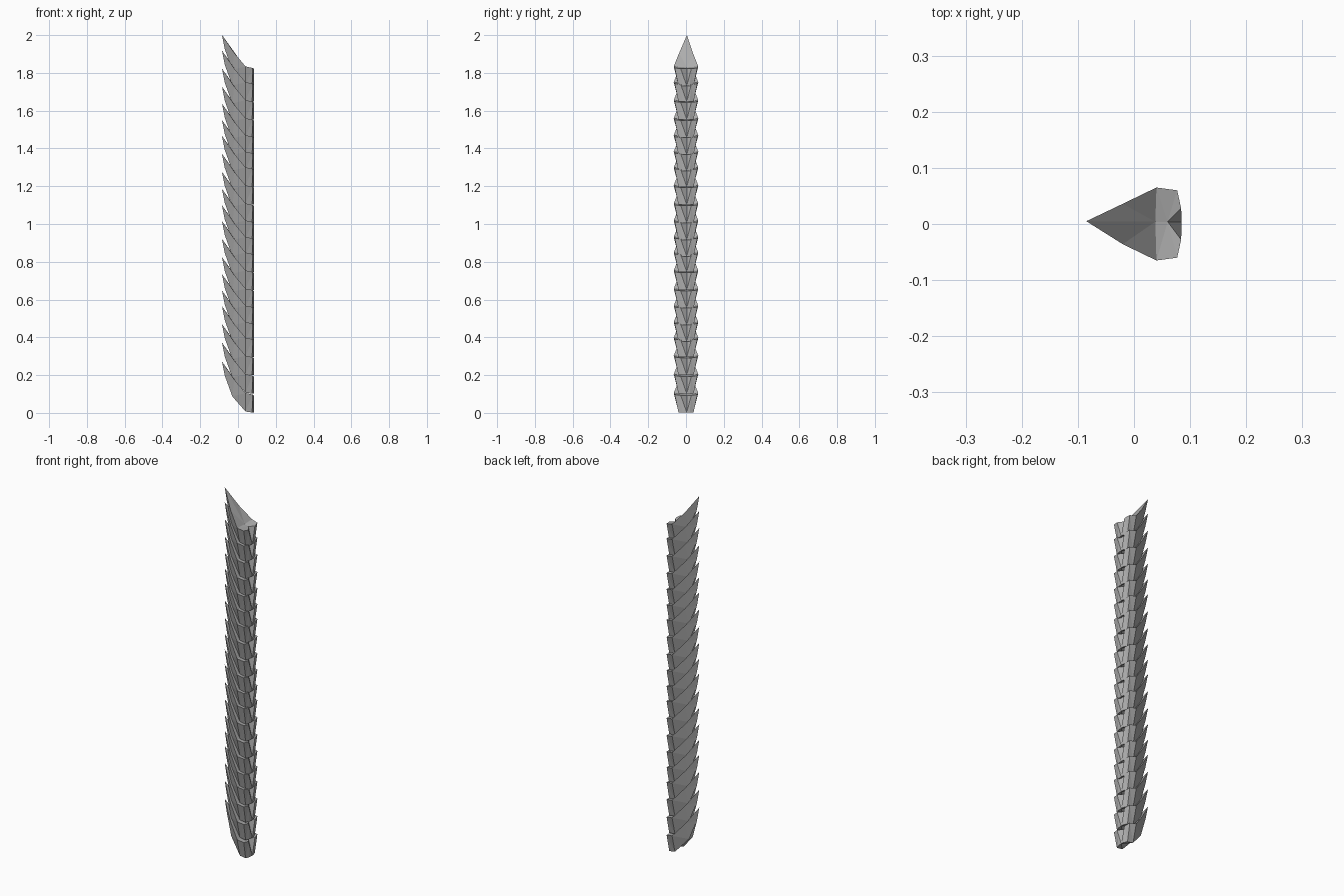
import bpy, bmesh

if "Cube" in bpy.data.objects:
    bpy.data.objects.remove(bpy.data.objects["Cube"])

grey = bpy.data.materials.new("scale grey")
grey.use_nodes = True
COLOUR = (0.42, 0.42, 0.42, 1)
grey.diffuse_color = COLOUR
grey.node_tree.nodes["Principled BSDF"].inputs["Base Color"].default_value = COLOUR

# One side of the upper rim and of the lower rim, from the tip to the spine
RIM = [(-0.02, 0.036, 0.08), (0.04, 0.065, 0.008), (0.077, 0.06, 0), (0.084, 0.028, -0.004)]
FOOT = [(-0.03, 0.016, -0.01), (0.04, 0.04, -0.09), (0.075, 0.04, -0.095), (0.083, 0.02, -0.095)]


def build_scale_mesh():
    """A pointed, hollow-notched scale that leans up towards its tip."""
    bm = bmesh.new()
    vert = bm.verts.new
    tip = vert((-0.085, 0.005, 0.175))
    keel = vert((-0.07, 0.003, 0.1))
    heart = vert((0.038, 0.004, 0.003))
    notch = vert((0.06, 0.004, -0.004))
    spine = vert((0.085, 0.004, -0.095))
    for side in (-1, 1):
        rim = [vert((x, side * y, z)) for x, y, z in RIM]
        foot = [vert((x, side * y, z)) for x, y, z in FOOT]
        faces = [
            # top surface
            (tip, rim[0], heart), (rim[0], rim[1], heart),
            (heart, rim[1], rim[2], notch), (notch, rim[2], rim[3]),
            # sloping notch at the spine
            (notch, rim[3], spine), (rim[3], foot[3], spine),
            # pointed underside
            (tip, keel, rim[0]), (keel, foot[0], rim[0]),
        ]
        # outer walls
        faces += [(rim[i], foot[i], foot[i + 1], rim[i + 1]) for i in range(3)]
        # base
        faces.append((foot[1], foot[2], foot[3], spine))
        faces.append((keel, foot[0], foot[1], spine))
        for f in faces:
            bm.faces.new(f)
    bmesh.ops.triangulate(bm, faces=[f for f in bm.faces if len(f.verts) > 3])
    bmesh.ops.recalc_face_normals(bm, faces=bm.faces)
    mesh = bpy.data.meshes.new("scale")
    bm.to_mesh(mesh)
    bm.free()
    mesh.materials.append(grey)
    return mesh


# Stack of overlapping scales, spaced in a repeating group of five
scale_mesh = build_scale_mesh()
GROUP = [0.295, 0.39, 0.473, 0.56, 0.65]
tops = [0.097, 0.197] + [GROUP[i % 5] + 0.451 * (i // 5) for i in range(18)]
for i, top in enumerate(tops):
    scale = bpy.data.objects.new(f"scale_{i + 1}", scale_mesh)
    scale.location.z = top
    bpy.context.collection.objects.link(scale)
